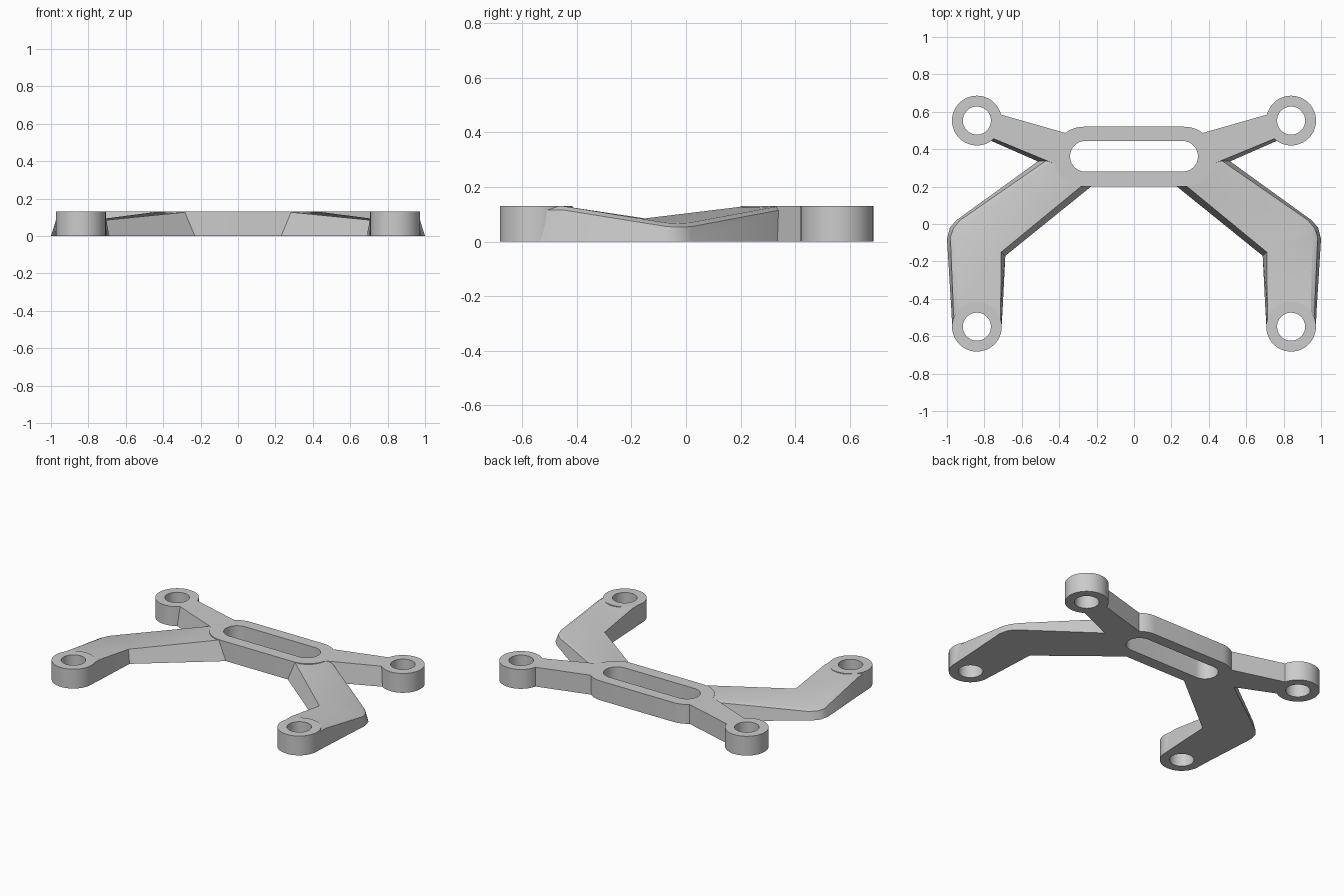
import bpy, bmesh
from math import pi, cos, sin, radians

if "Cube" in bpy.data.objects:
    bpy.data.objects.remove(bpy.data.objects["Cube"], do_unlink=True)

HEIGHT = 0.13
BOSS_X, BOSS_R, HOLE_R = 0.84, 0.133, 0.075
REAR_Y, FRONT_Y = 0.553, -0.549

grey = bpy.data.materials.new("light grey")
grey.use_nodes = True
colour = (0.6, 0.6, 0.6, 1)
grey.diffuse_color = colour
grey.node_tree.nodes["Principled BSDF"].inputs["Base Color"].default_value = colour


def finish(name, bm):
    """Clean the mesh and add it to the scene."""
    bmesh.ops.remove_doubles(bm, verts=bm.verts[:], dist=1e-5)
    bmesh.ops.recalc_face_normals(bm, faces=bm.faces[:])
    mesh = bpy.data.meshes.new(name)
    bm.to_mesh(mesh)
    bm.free()
    mesh.materials.append(grey)
    ob = bpy.data.objects.new(name, mesh)
    bpy.context.collection.objects.link(ob)
    smooth(mesh)
    return ob


def smooth(mesh):
    mesh.shade_smooth()
    mesh.set_sharp_from_angle(angle=radians(28))


def stadium(cx, cy, half, r, n=24):
    """Outline of two half circles joined by straight sides."""
    pts = []
    for side, start in ((1, -pi / 2), (-1, pi / 2)):
        for i in range(n + 1):
            a = start + pi * i / n
            pts.append((cx + side * half + r * cos(a), cy + r * sin(a)))
    return pts


def loft(name, sections, closed=False):
    """Skin a row of equal cross-sections, capped unless closed in a loop."""
    bm = bmesh.new()
    rows = [[bm.verts.new(p) for p in s] for s in sections]
    n = len(rows[0])
    pairs = list(zip(rows, rows[1:]))
    if closed:
        pairs.append((rows[-1], rows[0]))
    else:
        bm.faces.new(rows[0])
        bm.faces.new(rows[-1])
    for a, b in pairs:
        for i in range(n):
            j = (i + 1) % n
            bm.faces.new((a[i], a[j], b[j], b[i]))
    return finish(name, bm)


def ring(name, outer, inner):
    """Flat plate with a through hole."""
    return loft(name, [[(*o, 0), (*o, HEIGHT), (*i, HEIGHT), (*i, 0)]
                       for o, i in zip(outer, inner)], closed=True)


def cut_hole(ob, x, y, r):
    """Clear the arm's end where the boss hole passes."""
    bpy.ops.mesh.primitive_cylinder_add(vertices=48, radius=r, depth=1, location=(x, y, 0))
    cutter = bpy.context.object
    cutter.hide_render = True
    mod = ob.modifiers.new("hole", 'BOOLEAN')
    mod.operation, mod.solver, mod.object = 'DIFFERENCE', 'EXACT', cutter
    graph = bpy.context.evaluated_depsgraph_get()
    mesh = bpy.data.meshes.new_from_object(ob.evaluated_get(graph))
    ob.modifiers.clear()
    ob.data = mesh
    bpy.data.objects.remove(cutter, do_unlink=True)
    smooth(mesh)


# Slotted centre plate
ring("centre_plate", stadium(0, 0.36, 0.27, 0.16), stadium(0, 0.362, 0.26, 0.082))


def arm_section(bi, ti, to, edge, bo, z_in, z_out):
    """Inner foot, inner top, outer top, rounded edge, outer foot."""
    return [(*bi, 0), (*ti, z_in), (*to, z_out), (*edge, z_out - 0.014), (*bo, 0)]


inner_foot, inner_top = (0.688, -0.17), (0.71, -0.15)
arm = [
    arm_section((0.205, 0.22), (0.26, 0.22), (0.43, 0.34), (0.46, 0.345), (0.5, 0.345), HEIGHT, HEIGHT),
    arm_section(inner_foot, inner_top, (0.9, 0.01), (0.93, 0.02), (0.95, 0.02), 0.085, 0.069),
    arm_section(inner_foot, inner_top, (0.94, -0.03), (0.965, -0.022), (0.985, -0.02), 0.085, 0.067),
    arm_section(inner_foot, inner_top, (0.955, -0.07), (0.982, -0.07), (1.0, -0.08), 0.085, 0.069),
    arm_section((0.702, -0.45), (0.713, -0.45), (0.945, -0.45), (0.966, -0.45), (0.977, -0.45), HEIGHT, HEIGHT),
    arm_section((0.708, -0.55), (0.713, -0.55), (0.95, -0.55), (0.967, -0.55), (0.972, -0.55), HEIGHT, HEIGHT),
]

# Rear arm ends: back edge, then the drafted front edge at top and foot
rear_arm = [
    [(0.345, 0.48, 0), (0.345, 0.48, HEIGHT), (0.385, 0.305, HEIGHT), (0.4, 0.285, 0)],
    [(0.74, 0.593, 0), (0.74, 0.593, HEIGHT), (0.765, 0.462, HEIGHT), (0.765, 0.445, 0)],
]

for side, s in (("left", 1), ("right", -1)):
    def flip(sections):
        return [[(s * x, y, z) for x, y, z in sec] for sec in sections]

    # Mounting bosses
    for end, y in (("rear", REAR_Y), ("front", FRONT_Y)):
        ring(f"{side}_{end}_boss", stadium(s * BOSS_X, y, 0, BOSS_R),
             stadium(s * BOSS_X, y, 0, HOLE_R))
    # Arms
    loft(f"{side}_rear_arm", flip(rear_arm))
    front = loft(f"{side}_front_arm", flip(arm))
    cut_hole(front, s * BOSS_X, FRONT_Y, HOLE_R + 0.015)
